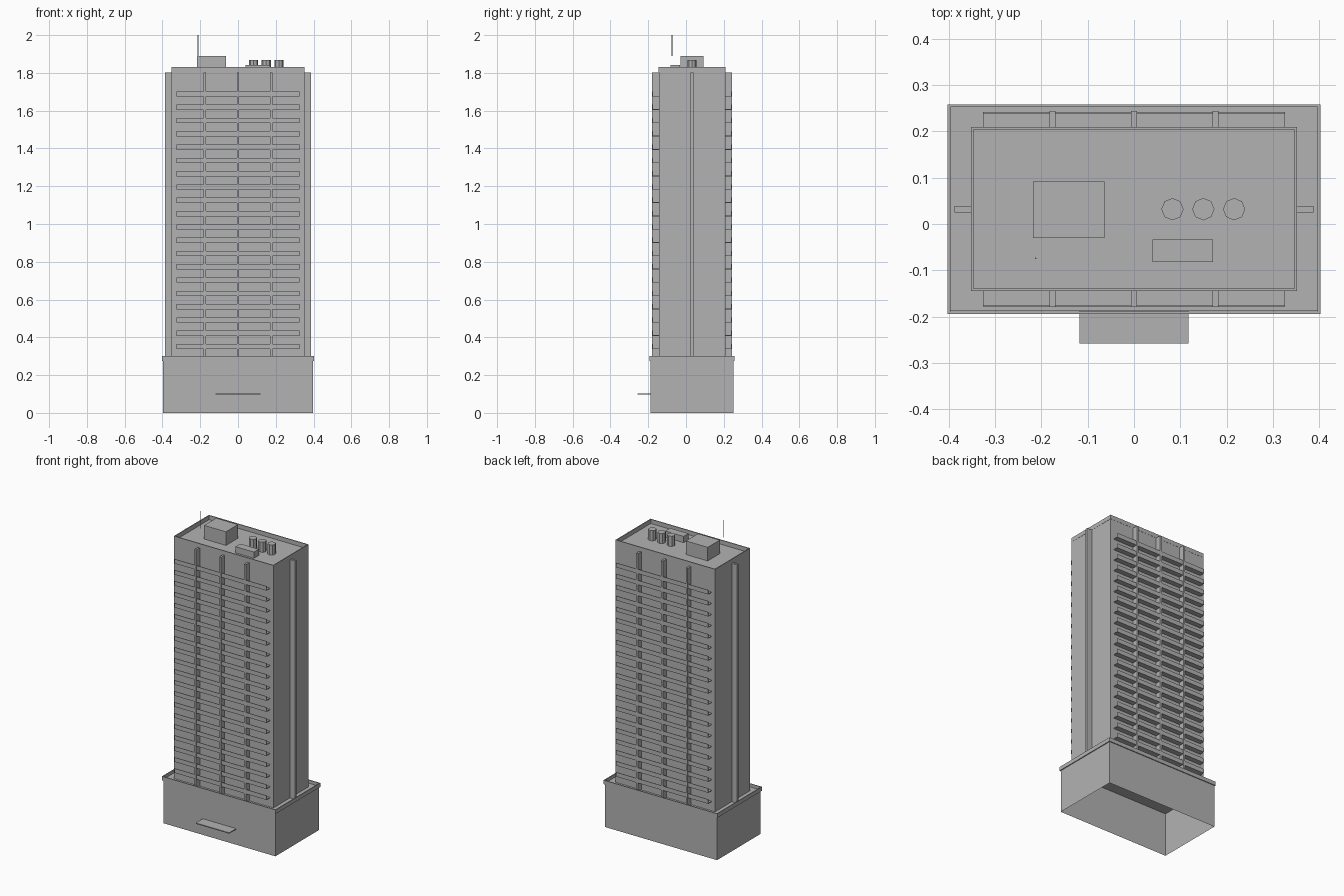
import bpy
import bmesh
from mathutils import Matrix, Vector

old = bpy.data.objects.get("Cube")
if old:
    bpy.data.objects.remove(old, do_unlink=True)

CY = 0.032          # depth centre of the tower and podium
TERRACE, ROOF = 0.28, 1.803

concrete = bpy.data.materials.new("grey_concrete")
concrete.use_nodes = True
GREY = (0.45, 0.45, 0.45, 1)
concrete.diffuse_color = GREY
concrete.node_tree.nodes["Principled BSDF"].inputs["Base Color"].default_value = GREY


def add_box(bm, lo, hi):
    lo, hi = Vector(lo), Vector(hi)
    m = Matrix.Translation((lo + hi) / 2) @ Matrix.Diagonal((*(hi - lo), 1))
    return bmesh.ops.create_cube(bm, size=1, matrix=m)["verts"]


def finish(name, bm):
    mesh = bpy.data.meshes.new(name)
    bm.to_mesh(mesh)
    bm.free()
    mesh.materials.append(concrete)
    obj = bpy.data.objects.new(name, mesh)
    obj.location.y = CY
    bpy.context.collection.objects.link(obj)
    return obj


def boxes(name, *spans, open_bottom=False):
    """One object made of boxes, each given by its low and high corner."""
    bm = bmesh.new()
    for lo, hi in spans:
        add_box(bm, lo, hi)
    if open_bottom:
        bm.normal_update()
        down = [f for f in bm.faces if f.normal.z < -0.5]
        bmesh.ops.delete(bm, geom=down, context="FACES_ONLY")
    return finish(name, bm)


def rim(name, hx, hy, z0, z1, t):
    """Rectangular wall ring with thickness t."""
    bm = bmesh.new()
    verts = add_box(bm, (-hx, -hy, z0), (hx, hy, z1))
    bm.normal_update()
    caps = [f for f in bm.faces if abs(f.normal.z) > 0.5]
    bmesh.ops.inset_individual(bm, faces=caps, thickness=t)
    bmesh.ops.bridge_loops(bm, edges=list({e for f in caps for e in f.edges}))
    bmesh.ops.delete(bm, geom=caps, context="FACES_ONLY")
    bmesh.ops.recalc_face_normals(bm, faces=bm.faces)
    return finish(name, bm)


def mirror(obj, axis):
    mod = obj.modifiers.new("mirror", "MIRROR")
    mod.use_axis = [i == axis for i in range(3)]


# Podium: hollow shell, open underneath, with a projecting rim
boxes("podium", ((-0.396, -0.22, 0), (0.396, 0.22, TERRACE)), open_bottom=True)
rim("podium_rim", 0.402, 0.226, 0.275, 0.30, 0.008)
boxes("entrance_canopy", ((-0.118, -0.29, 0.097), (0.118, -0.22, 0.103)))

# Tower shaft and parapet
boxes("tower", ((-0.351, -0.176, TERRACE), (0.351, 0.176, ROOF)))
rim("roof_parapet", 0.352, 0.177, ROOF, 1.83, 0.008)

# Vertical ribs on the long faces and fins on the narrow ends
ribs = boxes("facade_ribs", *[((x - 0.0065, -0.2115, TERRACE), (x + 0.0065, -0.17, ROOF))
                              for x in (-0.176, 0, 0.176)])
mirror(ribs, 1)
fins = boxes("end_fins", ((0.345, -0.007, TERRACE), (0.387, 0.007, ROOF)))
mirror(fins, 0)

# Balconies: floor slab with a thin front panel, repeated on each storey
balconies = boxes("balconies",
                  ((-0.326, -0.2095, 0.337), (0.326, -0.17, 0.341)),
                  ((-0.326, -0.2095, 0.341), (0.326, -0.2065, 0.365)))
storeys = balconies.modifiers.new("storeys", "ARRAY")
storeys.count = 20
storeys.use_relative_offset = False
storeys.use_constant_offset = True
storeys.constant_offset_displace = (0, 0, 0.0704)
mirror(balconies, 1)

# Roof equipment
boxes("penthouse", ((-0.218, -0.062, ROOF), (-0.064, 0.06, 1.89)))
boxes("duct_box", ((0.04, -0.114, ROOF), (0.17, -0.065, 1.843)))


def cylinder(name, x, y, radius, z0, z1, sides):
    bm = bmesh.new()
    bmesh.ops.create_cone(bm, cap_ends=True, segments=sides, radius1=radius, radius2=radius,
                          depth=z1 - z0, matrix=Matrix.Translation((x, y, (z0 + z1) / 2)))
    finish(name, bm)


for i in range(3):
    cylinder(f"roof_vent_{i + 1}", 0.083 + 0.0665 * i, 0, 0.024, ROOF, 1.868, 8)
cylinder("antenna", -0.212, -0.106, 0.0018, 1.89, 2.0, 6)
